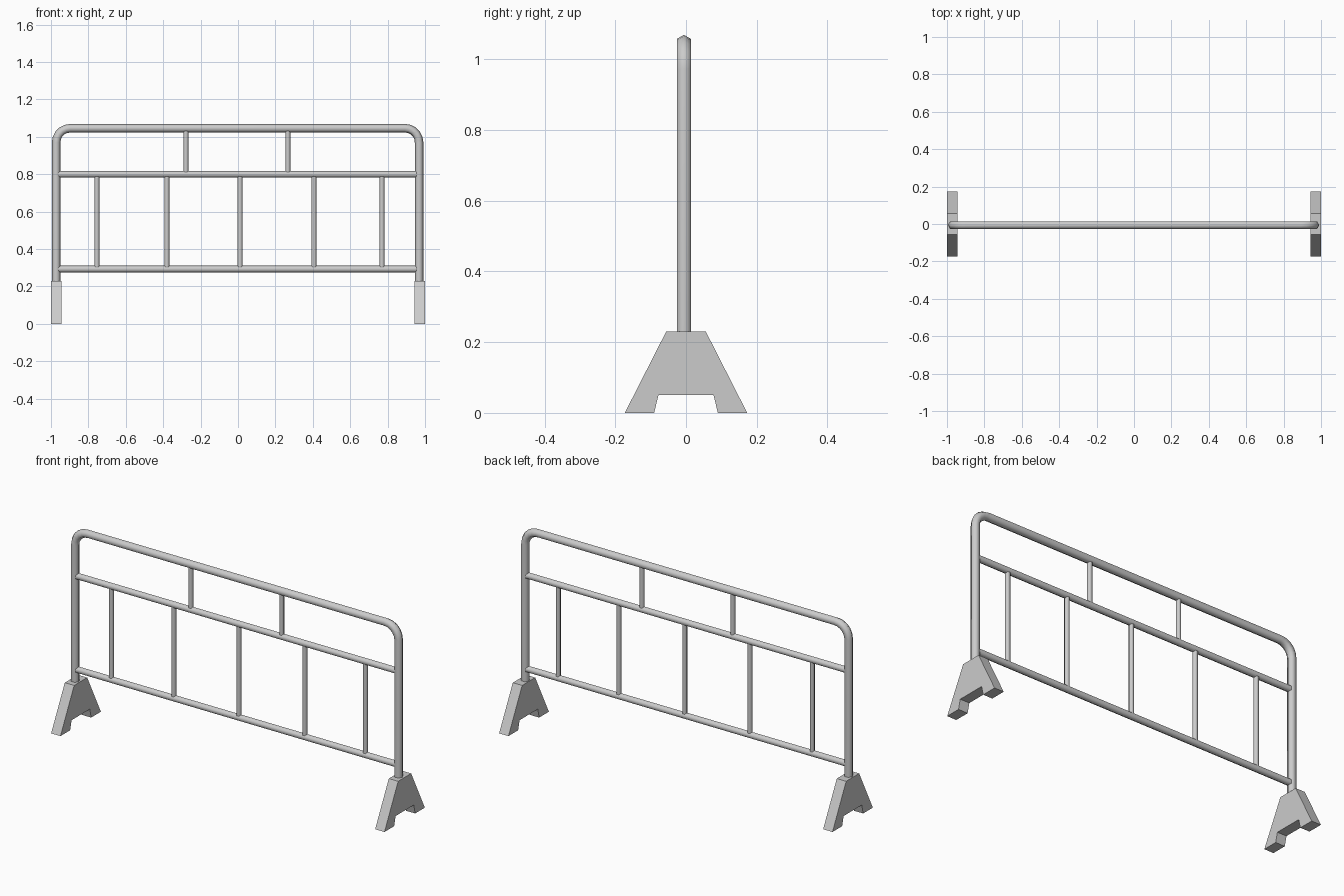
import bpy, bmesh
from math import sin, cos, pi
from mathutils import Vector

cube = bpy.data.objects.get("Cube")
if cube:
    bpy.data.objects.remove(cube)

steel = bpy.data.materials.new("galvanised grey")
steel.use_nodes = True
GREY = (0.6, 0.6, 0.6, 1)
steel.diffuse_color = GREY
steel.node_tree.nodes["Principled BSDF"].inputs["Base Color"].default_value = GREY

SIDES = 6
Y_PIPE = -0.006      # all pipes share one plane
POST_X = 0.97
TOP_Z = 1.046


def finish(name, bm):
    bmesh.ops.recalc_face_normals(bm, faces=bm.faces)
    mesh = bpy.data.meshes.new(name)
    bm.to_mesh(mesh)
    bm.free()
    mesh.materials.append(steel)
    obj = bpy.data.objects.new(name, mesh)
    bpy.context.collection.objects.link(obj)
    return obj


def pipe(name, path, radius):
    """Sweep a six-sided ring along a path of (x, z) points."""
    bm = bmesh.new()
    pts = [Vector((x, Y_PIPE, z)) for x, z in path]
    across = Vector((0, 1, 0))
    rings = []
    for i, p in enumerate(pts):
        tangent = (pts[min(i + 1, len(pts) - 1)] - pts[max(i - 1, 0)]).normalized()
        if 0 < i < len(pts) - 1:
            tangent = ((pts[i + 1] - p).normalized() + (p - pts[i - 1]).normalized()).normalized()
        normal = tangent.cross(across)
        angles = [2 * pi * k / SIDES for k in range(SIDES)]
        rings.append([bm.verts.new(p + radius * (cos(a) * normal + sin(a) * across))
                      for a in angles])
    for a, b in zip(rings, rings[1:]):
        for k in range(SIDES):
            n = (k + 1) % SIDES
            bm.faces.new((a[k], a[n], b[n], b[k])).smooth = True
    bm.faces.new(rings[0])
    bm.faces.new(rings[-1])
    return finish(name, bm)


# Outer frame: two posts joined by a top rail with rounded corners
BEND, STEPS = 0.075, 5
corner = [(POST_X - BEND + BEND * cos(pi / 2 * i / STEPS),
           TOP_Z - BEND + BEND * sin(pi / 2 * i / STEPS)) for i in range(STEPS + 1)]
right_half = [(POST_X, 0.2)] + corner
left_half = [(-x, z) for x, z in reversed(right_half)]
frame = pipe("outer_frame", right_half + left_half, 0.0228)
frame.location.x = -0.002

# Horizontal rails
for name, z in (("upper_rail", 0.8), ("lower_rail", 0.293)):
    pipe(name, [(-0.961, z), (0.957, z)], 0.0185)

# Vertical bars
for i, x in enumerate((-0.754, -0.38, 0.011, 0.406, 0.77)):
    pipe(f"lower_bar_{i + 1}", [(x, 0.302), (x, 0.792)], 0.0135)
for i, x in enumerate((-0.278, 0.267)):
    pipe(f"upper_bar_{i + 1}", [(x, 0.81), (x, 1.035)], 0.0135)

# Feet: trapezoid blocks with a notch underneath
half = [(0.056, 0.23), (0.173, 0), (0.09, 0), (0.078, 0.05)]
outline = half + [(-y, z) for y, z in reversed(half)]
for name, x0 in (("right_foot", -1.0), ("left_foot", 0.944)):
    bm = bmesh.new()
    face = bm.faces.new([bm.verts.new((x0, y, z)) for y, z in outline])
    ext = bmesh.ops.extrude_face_region(bm, geom=[face])
    moved = [g for g in ext["geom"] if isinstance(g, bmesh.types.BMVert)]
    bmesh.ops.translate(bm, verts=moved, vec=(0.056, 0, 0))
    finish(name, bm)
